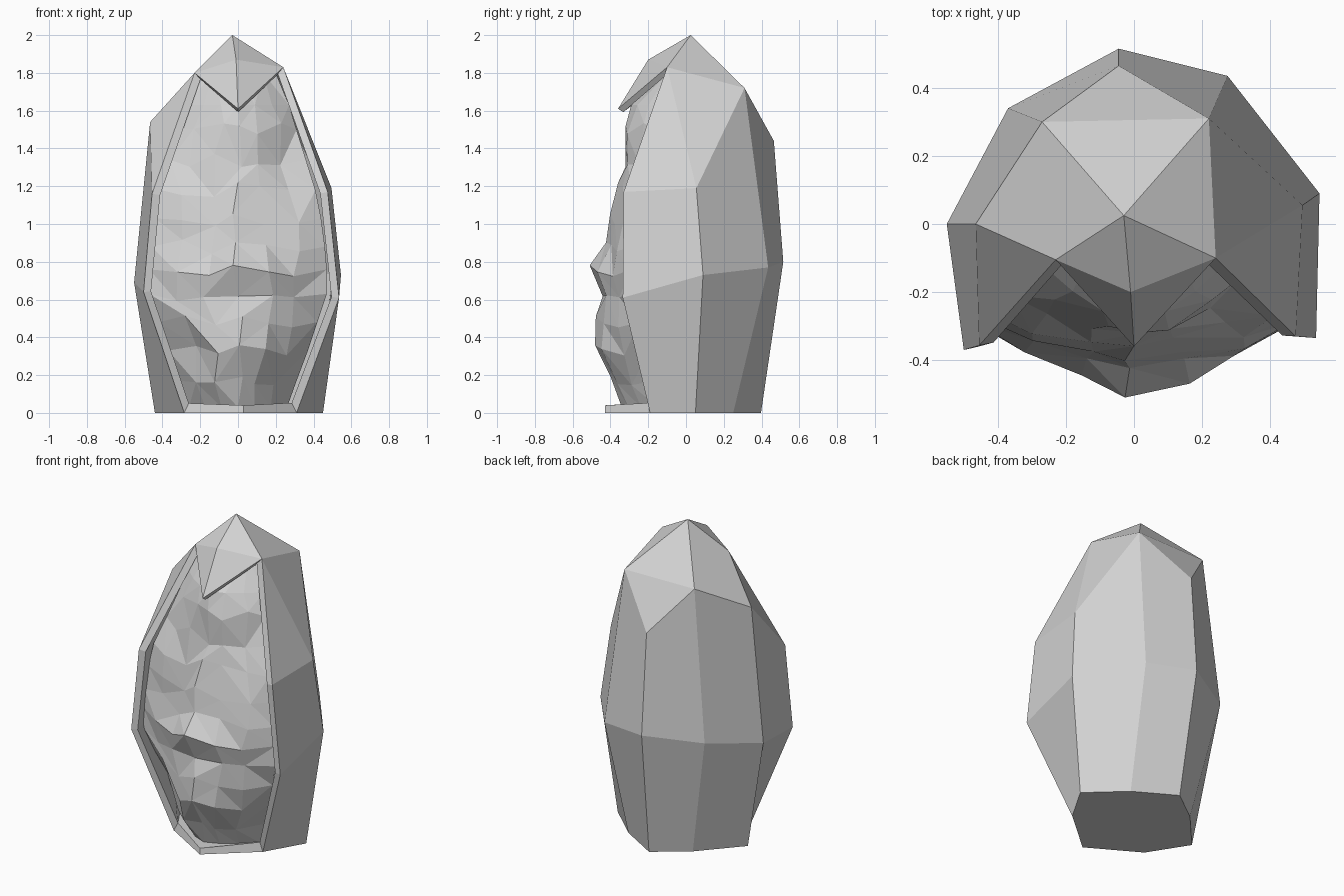
import bpy, bmesh, random
from mathutils import Vector

random.seed(4)
cube = bpy.data.objects.get("Cube")
if cube:
    bpy.data.objects.remove(cube)

stone = bpy.data.materials.new("pale_grey_stone")
stone.use_nodes = True
grey = (0.65, 0.65, 0.65, 1)
stone.diffuse_color = grey
stone.node_tree.nodes["Principled BSDF"].inputs["Base Color"].default_value = grey


def build(name, points, faces):
    """Flat-shaded mesh object with normals turned away from the model's axis."""
    bm = bmesh.new()
    verts = [bm.verts.new(p) for p in points]
    for face in faces:
        bm.faces.new([verts[i] for i in face])
    bmesh.ops.recalc_face_normals(bm, faces=bm.faces)
    middle = Vector((0, 0, 0.9))
    facing = sum((f.calc_center_median() - middle).dot(f.normal) * f.calc_area() for f in bm.faces)
    if facing < 0:
        bmesh.ops.reverse_faces(bm, faces=bm.faces)
    mesh = bpy.data.meshes.new(name)
    bm.to_mesh(mesh)
    bm.free()
    mesh.materials.append(stone)
    obj = bpy.data.objects.new(name, mesh)
    bpy.context.collection.objects.link(obj)
    return obj


def thicken(obj, amount):
    mod = obj.modifiers.new("thickness", 'SOLIDIFY')
    mod.thickness = amount
    mod.offset = -1
    mod.use_even_offset = True


# Shell: columns run from the right lip round the back to the left lip
base = [(-.285, -.245, 0), (-.44, 0, 0), (-.22, .245, 0), (-.015, .397, 0),
        (.235, .25, 0), (.45, .05, 0), (.31, -.19, 0)]
belly = [(-.5, -.37, .64), (-.55, 0, .69), (-.37, .34, .77), (-.045, .515, .8),
         (.275, .435, .77), (.545, .09, .73), (.535, -.335, .61)]
shoulder = [(-.455, -.357, 1.16), (-.465, 0, 1.54), (-.27, .3, 1.72), (-.045, .465, 1.44),
            (.22, .31, 1.72), (.495, .055, 1.19), (.475, -.33, 1.17)]
apex, crown_r, crown_l = (-.03, .025, 2), (-.23, -.105, 1.8), (.24, -.1, 1.83)
base_tip = (.03, -.43, 0)
points = base + belly + shoulder + [apex, crown_r, crown_l, base_tip]
n = len(base)
A, R, L, T = range(3 * n, 3 * n + 4)
top = 2 * n
faces = [(r * n + i, r * n + i + 1, r * n + n + i + 1, r * n + n + i)
         for r in range(2) for i in range(n - 1)]
faces += [(top, top + 1, R), (R, top + 1, top + 2, A), (top + 2, top + 3, top + 4),
          (top + 2, top + 4, A), (A, top + 4, L), (L, top + 4, top + 5),
          (L, top + 5, top + 6), tuple(range(n)) + (T,)]
thicken(build("outer_shell", points, faces), 0.04)

# Pointed hood over the opening
hood = [apex, crown_r, crown_l, (-.01, -.2, 1.87), (0, -.36, 1.61)]
thicken(build("hood", hood, [(0, 1, 3), (0, 3, 2), (1, 4, 3), (2, 3, 4)]), 0.03)

# Rough crystal filling: height, half width, side depth, centre depth
rows = [(.03, .26, -.15, -.34), (.17, .31, -.16, -.41), (.33, .37, -.19, -.49),
        (.48, .42, -.25, -.48), (.63, .47, -.29, -.44), (.76, .47, -.29, -.5),
        (.88, .46, -.29, -.44), (1.03, .44, -.28, -.39), (1.18, .41, -.27, -.35),
        (1.34, .36, -.21, -.32), (1.5, .31, -.16, -.33), (1.63, .27, -.12, -.29),
        (1.8, .2, -.06, -.13)]
cols = 6
rock = []
for r, (z, half, side, centre) in enumerate(rows):
    for c in range(cols + 1):
        u = 2 * c / cols - 1
        inner = 0 < c < cols and 0 < r < len(rows) - 2
        jog = [random.uniform(-1, 1) if inner else 0 for _ in range(3)]
        rock.append((u * half + jog[0] * .03,
                     side + (centre - side) * (1 - abs(u) ** 1.5) + jog[1] * .018,
                     z + jog[2] * .04))
w = cols + 1
tris = []
for r in range(len(rows) - 1):
    for c in range(cols):
        a, b, d, e = r * w + c, r * w + c + 1, r * w + w + c + 1, r * w + w + c
        tris += [(a, b, d), (a, d, e)] if random.random() < .5 else [(a, b, e), (b, d, e)]
build("crystal_filling", rock, tris)
